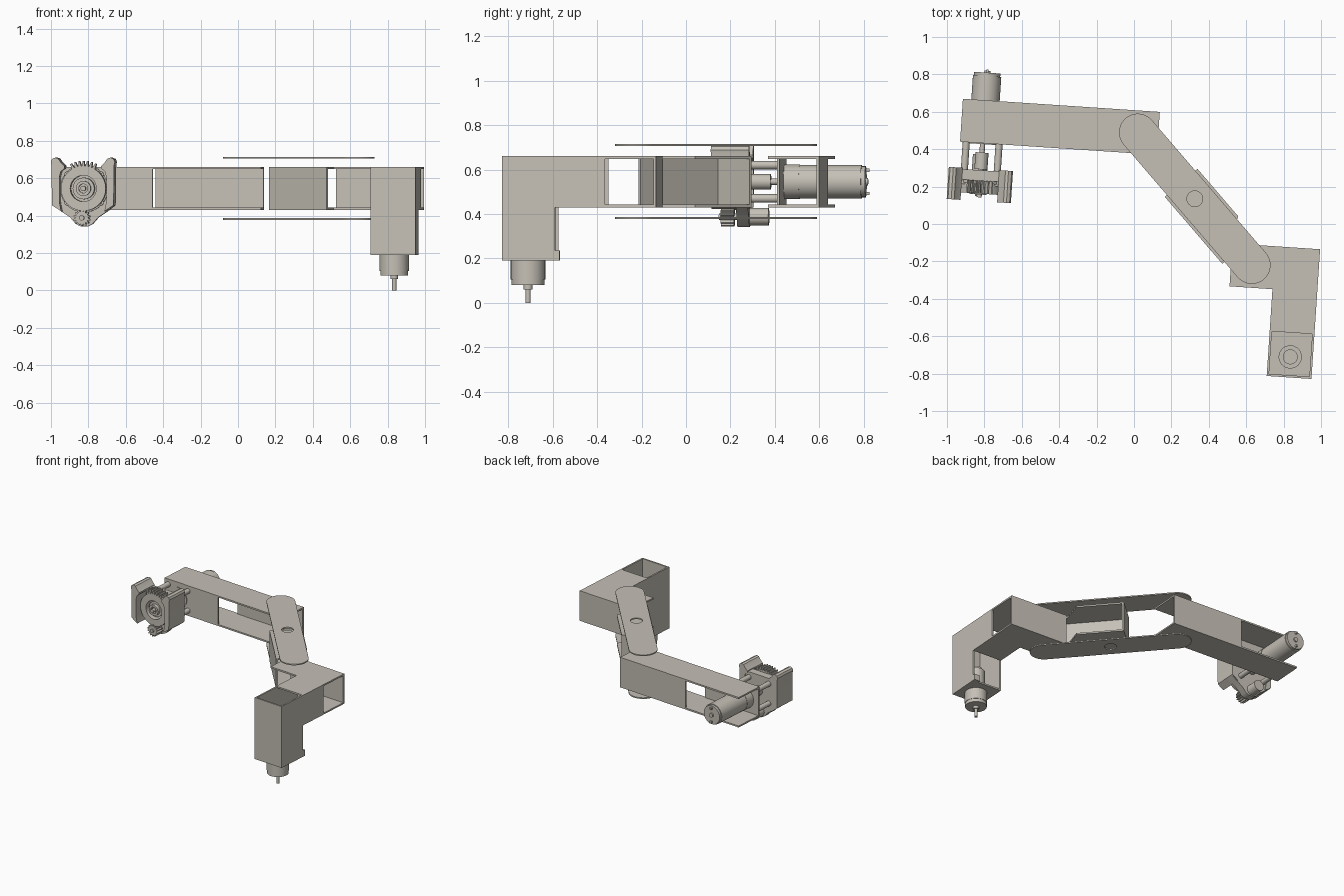
import bpy, bmesh, math
from mathutils import Matrix, Vector

if "Cube" in bpy.data.objects:
    bpy.data.objects.remove(bpy.data.objects["Cube"])

grey = bpy.data.materials.new("warm_grey_metal")
grey.diffuse_color = (0.56, 0.53, 0.47, 1)
grey.use_nodes = True
grey.node_tree.nodes["Principled BSDF"].inputs["Base Color"].default_value = grey.diffuse_color


def frame(x, y, angle):
    return Matrix.Translation((x, y, 0)) @ Matrix.Rotation(angle, 4, 'Z')


def circle(r, cx=0, cy=0, n=32):
    return [(cx + r * math.cos(2 * math.pi * i / n), cy + r * math.sin(2 * math.pi * i / n)) for i in range(n)]


def rect(x0, x1, y0, y1):
    return [(x0, y0), (x1, y0), (x1, y1), (x0, y1)]


def prism(name, loops, lo, hi, m):
    """Extrude outline loops (first outer, others holes) from lo to hi."""
    cu = bpy.data.curves.new(name, 'CURVE')
    cu.dimensions, cu.fill_mode, cu.extrude = '2D', 'BOTH', (hi - lo) / 2
    for pts in loops:
        s = cu.splines.new('POLY')
        s.points.add(len(pts) - 1)
        for p, (x, y) in zip(s.points, pts):
            p.co = (x, y, 0, 1)
        s.use_cyclic_u = True
    tmp = bpy.data.objects.new(name + "_outline", cu)
    me = bpy.data.meshes.new_from_object(tmp)
    bpy.data.objects.remove(tmp)
    bm = bmesh.new()
    bm.from_mesh(me)
    bm.transform(m @ Matrix.Translation((0, 0, (lo + hi) / 2)))
    bmesh.ops.remove_doubles(bm, verts=bm.verts, dist=1e-5)
    bmesh.ops.recalc_face_normals(bm, faces=bm.faces)
    for f in bm.faces:
        f.smooth = True
    bm.to_mesh(me)
    bm.free()
    me.set_sharp_from_angle(angle=math.radians(30))
    me.materials.clear()
    me.materials.append(grey)
    ob = bpy.data.objects.new(name, me)
    bpy.context.collection.objects.link(ob)
    return ob


TILT = -0.0665
T = 0.012            # sheet thickness
Z0, Z1 = 0.43, 0.66  # tube bottom and top

# ---- long arm: top and bottom plates, half a front wall, half a back wall
A = frame(-0.93, 0.44, TILT)
for nm, z in (("bottom", Z0), ("top", Z1 - T)):
    prism("long_arm_" + nm, [rect(0, 1.055, 0, 0.23)], z, z + T, A)
prism("long_arm_front_wall", [rect(0, 0.475, 0, T)], Z0, Z1, A)
prism("long_arm_back_wall", [rect(0.475, 1.055, 0.23 - T, 0.23)], Z0, Z1, A)

# ---- middle link: two stadium plates with a hole
L = frame(0.325, 0.135, math.atan2(-0.71, 0.61))
H, R = 0.468, 0.1
arc = [math.pi * i / 20 - math.pi / 2 for i in range(21)]
stadium = [(H + R * math.cos(a), R * math.sin(a)) for a in arc]
stadium += [(-x, -y) for x, y in stadium]
for nm, z in (("lower", 0.377), ("upper", 0.705)):
    prism("link_plate_" + nm, [stadium, circle(0.042)], z, z + 0.009, L)

# link channel: tapered flanges, long side wall and end wall
flange = [(-0.112, -0.115), (0.36, -0.115), (0.222, 0.115), (-0.112, 0.115)]
for nm, z in (("bottom", Z0), ("top", Z1 - T)):
    prism("link_channel_" + nm, [flange], z, z + T, L)
prism("link_channel_side", [rect(-0.112, 0.36, -0.115, -0.115 + T)], Z0, Z1, L)
prism("link_channel_end", [rect(-0.112, -0.112 + T, -0.115, 0.115)], Z0, Z1, L)

# ---- elbow arm: L shaped tube ending in a hanging post
E = frame(0.995, -0.135, TILT)
W, D = -0.24, -0.695
ell = [(0, 0), (-0.47, 0), (-0.47, -0.23), (W, -0.23), (W, -0.455), (0, -0.455)]
for nm, z in (("bottom", Z0), ("top", Z1 - T)):
    prism("elbow_" + nm, [ell], z, z + T, E)
prism("elbow_back_wall", [rect(-0.47, 0, -T, 0)], Z0, Z1, E)
for nm, x in (("left", W), ("right", -T)):
    prism("elbow_wall_" + nm, [rect(x, x + T, D, -0.23)], Z0, Z1, E)
    prism("post_wall_" + nm, [rect(x, x + T, D, -0.455)], 0.19, Z0, E)
prism("post_front_wall", [rect(W, 0, D, D + T)], 0.19, Z1, E)
prism("post_floor", [rect(W, 0, D, -0.455), circle(0.05, -0.121, -0.585)], 0.19, 0.19 + T, E)
prism("post_back_tab", [rect(-0.045, 0, -0.455, -0.435)], 0.19, 0.235, E)

# tool motor hanging through the post floor
M = E @ Matrix.Translation((-0.121, -0.585, 0))
for nm, r, lo, hi in (("gearbox", 0.078, 0.105, 0.19), ("gearbox_cap", 0.075, 0.08, 0.105),
                      ("collar", 0.02, 0.06, 0.08), ("shaft", 0.011, 0.0, 0.06),
                      ("body", 0.062, 0.19, 0.36), ("body_cap", 0.04, 0.36, 0.385)):
    prism("tool_motor_" + nm, [circle(r)], lo, hi, M)

# ---- gripper: profiles in x and z, extruded along the arm's y
G = A @ Matrix.Translation((0.121, 0, 0.545)) @ Matrix(
    ((1, 0, 0, 0), (0, 0, 1, 0), (0, 1, 0, 0), (0, 0, 0, 1)))

# gripper motor through the tube
for nm, r, lo, hi in (("body", 0.076, 0.08, 0.36), ("gearbox", 0.078, -0.005, 0.08),
                      ("rear_cap", 0.07, 0.36, 0.378), ("rear_boss", 0.016, 0.378, 0.388),
                      ("coupling", 0.035, -0.14, -0.05), ("shaft", 0.014, -0.29, -0.005)):
    prism("gripper_motor_" + nm, [circle(r)], lo, hi, G)
for s in (-1, 1):
    prism("motor_terminal", [rect(-0.006, 0.006, s * 0.052 - 0.007, s * 0.052 + 0.007)], 0.378, 0.395, G)

# standoffs and screw heads
for sx in (-0.088, 0.088):
    for sz in (-0.075, 0.075):
        prism("standoff", [circle(0.019, sx, sz, 20)], -0.16, 0.0, G)
        prism("screw_head", [circle(0.017, sx, sz, 16), circle(0.008, sx, sz, 6)], -0.225, -0.2, G)


def mirrored(half):
    return half + [(-x, y) for x, y in reversed(half)]


# base plate and raised round face
plate = mirrored([(0.07, 0.115), (0.15, 0.115), (0.165, -0.09), (0.12, -0.125),
                  (0.075, -0.155), (0.045, -0.19), (0.018, -0.203)])
prism("gripper_plate", [plate], -0.2, -0.145, G)
prism("gripper_face_ring", [circle(0.128, n=48), circle(0.105, n=48)], -0.215, -0.2, G)
prism("gripper_hub", [circle(0.058)], -0.25, -0.2, G)
prism("gripper_hub_ring", [circle(0.04), circle(0.024)], -0.275, -0.25, G)

# side claws with rounded ear tips
claw = [(0.165, -0.09), (0.168, 0.125), (0.172, 0.142), (0.165, 0.158), (0.148, 0.165),
        (0.132, 0.16), (0.118, 0.14), (0.098, 0.12), (0.098, 0.108), (0.118, 0.09),
        (0.126, 0.06), (0.126, -0.07), (0.116, -0.122)]
for nm, s in (("left", -1), ("right", 1)):
    prism("claw_" + nm, [[(s * x, y) for x, y in claw]], -0.31, -0.138, G)


def gear(r0, r1, n, spread, cx=0, cy=0):
    """Toothed outline, with teeth only within spread of straight up."""
    pts = []
    for i in range(n):
        for k, tooth in ((0, 0), (0.3, 1), (0.6, 1), (0.85, 0)):
            a = 2 * math.pi * (i + k - 0.45) / n
            r = r1 if tooth and abs(math.remainder(2 * math.pi * i / n, 2 * math.pi)) <= spread else r0
            pts.append((cx + r * math.sin(a), cy + r * math.cos(a)))
    return pts


# toothed sector and lower pinion
prism("sector_gear", [gear(0.12, 0.148, 40, 0.5), circle(0.07)], -0.27, -0.2, G)
prism("pinion_gear", [gear(0.034, 0.045, 14, 4, -0.008, -0.157)], -0.275, -0.215, G)
prism("pinion_shaft", [circle(0.014, -0.008, -0.157, 16)], -0.285, -0.2, G)
prism("pinion_boss", [circle(0.04, -0.008, -0.157)], -0.145, -0.06, G)
